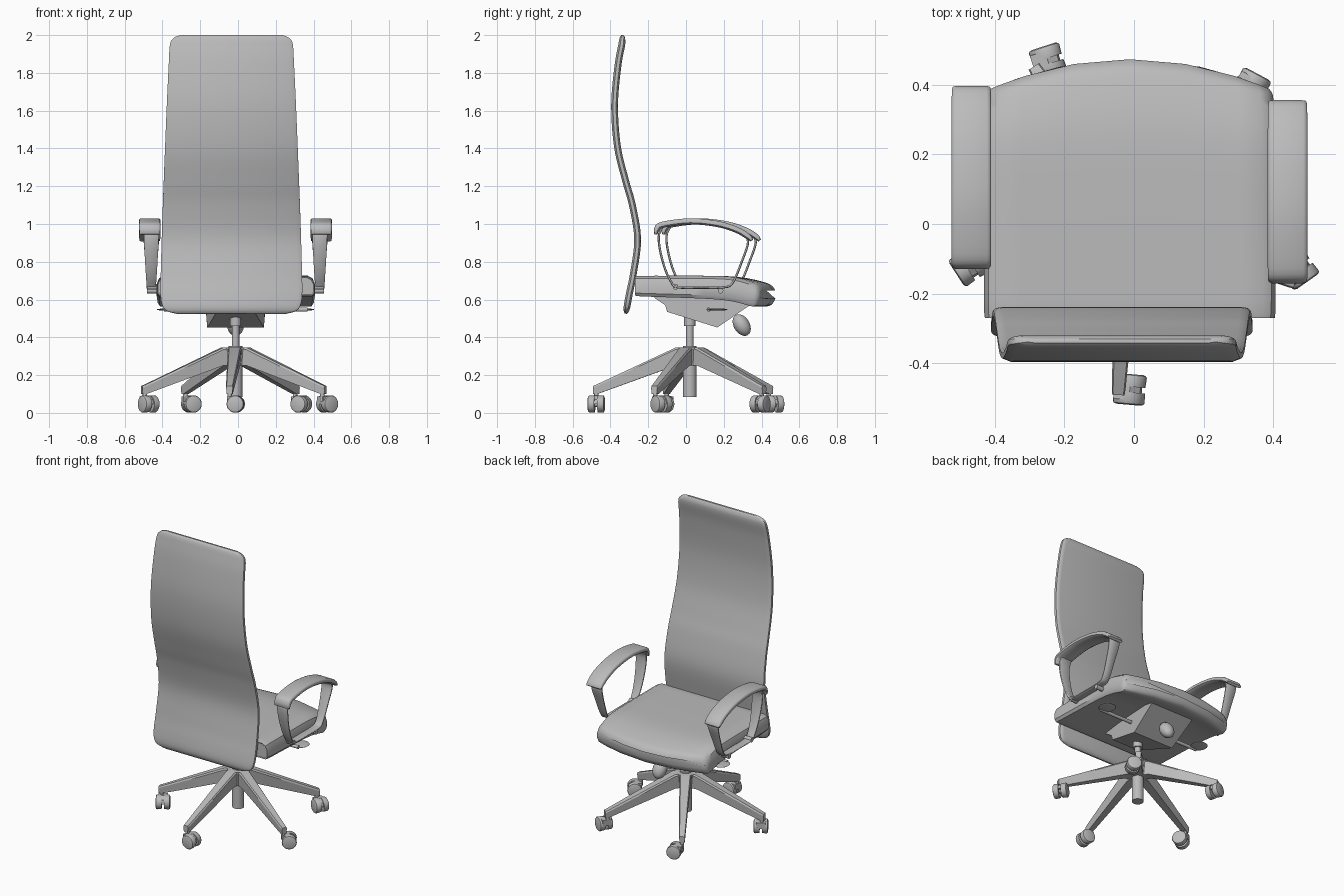
import bpy, bmesh
from math import sin, cos, pi, radians
from mathutils import Vector

if "Cube" in bpy.data.objects:
    bpy.data.objects.remove(bpy.data.objects["Cube"], do_unlink=True)

GREY = (0.5, 0.5, 0.5, 1)
mat = bpy.data.materials.new("plain grey")
mat.use_nodes = True
mat.diffuse_color = GREY
mat.node_tree.nodes["Principled BSDF"].inputs["Base Color"].default_value = GREY


def finish(obj, name, angle=35):
    obj.name = name
    obj.data.materials.append(mat)
    bpy.ops.object.select_all(action='DESELECT')
    obj.select_set(True)
    bpy.context.view_layer.objects.active = obj
    bpy.ops.object.shade_smooth_by_angle(angle=radians(angle))
    return obj


def loft(name, rings, closed=False, angle=35):
    """Skin a list of equal point rings, capped unless closed."""
    bm = bmesh.new()
    loops = [[bm.verts.new(p) for p in ring] for ring in rings]
    pairs = list(zip(loops, loops[1:]))
    if closed:
        pairs.append((loops[-1], loops[0]))
    else:
        bm.faces.new(loops[0])
        bm.faces.new(loops[-1])
    n = len(loops[0])
    for a, b in pairs:
        for i in range(n):
            j = (i + 1) % n
            bm.faces.new((a[i], a[j], b[j], b[i]))
    bmesh.ops.recalc_face_normals(bm, faces=bm.faces)
    mesh = bpy.data.meshes.new(name)
    bm.to_mesh(mesh)
    bm.free()
    obj = bpy.data.objects.new(name, mesh)
    bpy.context.collection.objects.link(obj)
    return finish(obj, name, angle)


def smooth(points, steps=5):
    """Catmull-Rom resampling of equal-length tuples."""
    pts = [Vector(p) for p in points]
    pts = [pts[0]] + pts + [pts[-1]]
    out = []
    for a, b, c, d in zip(pts, pts[1:], pts[2:], pts[3:]):
        for k in range(steps):
            t = k / steps
            out.append(b + (c - a) * (t / 2) + (a * 2 - b * 5 + c * 4 - d) * (t * t / 2)
                       + (b * 3 - a - c * 3 + d) * (t ** 3 / 2))
    return out + [pts[-1]]


def ribbon(name, x, path, inset, dy=0, angle=40):
    """Band along (y, z, half width, half thickness) points."""
    pts = smooth(path)
    rings = []
    for i, (y, z, w, t) in enumerate(pts):
        a, b = pts[max(i - 1, 0)], pts[min(i + 1, len(pts) - 1)]
        n = Vector((a[1] - b[1], b[0] - a[0])).normalized()
        half = [(w, -.45 * t), (w, .45 * t), (w - inset * .3, .8 * t), (w - inset, t)]
        sec = half + [(-u, v) for u, v in reversed(half)]
        sec += [(-w + inset, -t), (w - inset, -t)]
        rings.append([(x + u, dy + y + n.x * v, z + n.y * v) for u, v in sec])
    return loft(name, rings, angle=angle)


def tube(name, stations, sides=20):
    """Round part through (point, radius) stations on a straight axis."""
    axis = Vector(stations[-1][0]) - Vector(stations[0][0])
    q = axis.to_track_quat('Z', 'Y')
    ring = [q @ Vector((cos(2 * pi * k / sides), sin(2 * pi * k / sides), 0)) for k in range(sides)]
    return loft(name, [[Vector(p) + r * d for d in ring] for p, r in stations])


def ellipsoid(name, loc, scale, tilt=0):
    bpy.ops.mesh.primitive_uv_sphere_add(segments=24, ring_count=12, location=loc, rotation=(tilt, 0, 0))
    obj = bpy.context.object
    obj.scale = scale
    finish(obj, name)


# Backrest
ribbon("backrest", -.035, [
    (-.336, 2.0, .27, .006), (-.337, 1.985, .305, .014), (-.34, 1.95, .325, .018),
    (-.36, 1.84, .332, .018), (-.378, 1.63, .342, .018), (-.363, 1.41, .351, .018),
    (-.32, 1.23, .358, .018), (-.284, 1.1, .363, .018), (-.256, .92, .369, .018),
    (-.278, .74, .374, .018), (-.3, .63, .375, .018), (-.311, .57, .366, .018),
    (-.316, .54, .342, .014), (-.318, .525, .29, .006)], .025)

# Seat cushion: y, top, bottom, half width, bow of the front edge
stations = smooth([
    (-.265, .716, .626, .412, 0), (-.255, .725, .618, .418, 0), (-.1, .726, .612, .419, 0),
    (.1, .726, .605, .419, .01), (.235, .723, .596, .418, .03), (.33, .712, .582, .416, .05),
    (.42, .69, .564, .413, .075), (.455, .673, .575, .41, .083), (.473, .648, .605, .4, .085)], 3)
side = [(.5, 0), (.8, 0), (.97, 0), (1, .15), (1, .6), (.97, .88), (.91, 1), (.75, 1), (.4, 1)]
section = [(0, 0)] + side + [(0, 1)] + [(-u, v) for u, v in reversed(side)]
loft("seat", [[(-.012 + u * w, y - bow * u * u, low + v * (top - low)) for u, v in section]
              for y, top, low, w, bow in stations])

# Armrests: padded top, thin strap loop and fixing bolts
for tag, x, dy in (("left", .441, 0), ("right", -.467, .041)):
    ribbon(tag + "_arm_pad", x, [
        (-.16, .945, .054, .008), (-.154, .973, .056, .015), (-.124, .996, .057, .016),
        (.02, 1.014, .057, .016), (.166, 1.0, .057, .016), (.27, .968, .057, .016),
        (.33, .932, .056, .015), (.349, .912, .054, .008)], .012, dy)
    s = 1 if x > 0 else -1
    ribbon(tag + "_arm_strap", x - s * .008, [
        (-.12, .99, .04, .006), (-.143, .945, .04, .006), (-.139, .87, .037, .006),
        (-.113, .768, .031, .006), (-.077, .69, .026, .006), (-.045, .665, .025, .006),
        (.08, .663, .025, .006), (.2, .665, .025, .006), (.248, .69, .026, .006),
        (.295, .8, .032, .006), (.328, .9, .04, .006), (.31, .945, .04, .006)], .004, dy)
    for y, z in ((-.055, .667), (.183, .647)):
        tube(tag + "_arm_bolt", [((x - s * .06, y + dy, z), .015), ((x + s * .015, y + dy, z), .015)], 12)

# Tilt mechanism: tapered housing under the seat
CX, CY = -.013, .02
profile = [(-.17, .61), (-.11, .57), (-.1, .535), (.166, .452), (.345, .575), (.3, .61)]
loft("tilt_housing", [[(CX + s * w, y, z) for (y, z), w in zip(profile, (.1, .1, .1, .15, .16, .16))]
                      for s in (-1, 1)], angle=20)
ellipsoid("tension_knob", (CX, .295, .465), (.045, .042, .062), .55)
for s in (-1, 1):
    tube("lever_rod", [((CX + s * .1, .12, .547), .011), ((CX + s * .38, .12, .547), .011)], 12)
    ellipsoid("lever_paddle", (CX + s * .365, .165, .547), (.052, .055, .006))

# Gas column
tube("column_collar", [((CX, CY, .46), .03), ((CX, CY, .54), .03)])
tube("column_shaft", [((CX, CY, .33), .02), ((CX, CY, .48), .02)])
tube("column_ring", [((CX, CY, .335), .036), ((CX, CY, .355), .036)])
tube("column_tube", [((CX, CY, .085), .036), ((CX, CY, .335), .036)])
tube("base_hub", [((CX, CY, .25), .055), ((CX, CY, .345), .068)])


def caster(cx, cy, heading, tip):
    axis = Vector((cos(heading), sin(heading), 0))
    mid = Vector((cx, cy, .047))
    for s in (-1, 1):
        tube("caster_wheel", [(mid + axis * s * d, r) for d, r in
                              ((.008, .044), (.036, .046), (.041, .043), (.044, .035))])
    tube("caster_axle", [(mid - axis * .01, .015), (mid + axis * .01, .015)], 12)
    # Hood over the wheels, reaching to the stem
    arm = Vector((tip.x - cx, tip.y - cy, 0))
    arm -= axis * arm.dot(axis)
    arm = arm.normalized()
    loft("caster_hood", [[mid + axis * a + arm * b + Vector((0, 0, z))
                          for b, z in ((-.035, 0), (-.03, .025), (0, .044), (.045, .04), (.045, 0))]
                         for a in (-.03, .03)])
    tube("caster_stem", [((tip.x, tip.y, .06), .012), ((tip.x, tip.y, .12), .012)], 12)


# Five-arm base; the casters are swivelled freely
casters = [(-.012, -.475, -95), (.472, -.13, -55), (.335, .392, 62), (-.247, .468, 108), (-.473, -.12, 213)]
for k, (wx, wy, heading) in enumerate(casters):
    a = radians(-93.6 + 72 * k)
    out, across = Vector((cos(a), sin(a), 0)), Vector((-sin(a), cos(a), 0))
    hub = Vector((CX, CY, 0))
    rings = []
    for r, w, low, top in ((.02, .036, .25, .345), (.075, .036, .25, .345), (.49, .02, .1, .152), (.512, .018, .1, .143)):
        rings.append([hub + out * r + across * u * w + Vector((0, 0, z))
                      for u, z in ((-.8, low), (.8, low), (1, top - .01), (.8, top), (-.8, top), (-1, top - .01))])
    loft("base_leg", rings, angle=25)
    caster(wx, wy, radians(heading), hub + out * .495)
